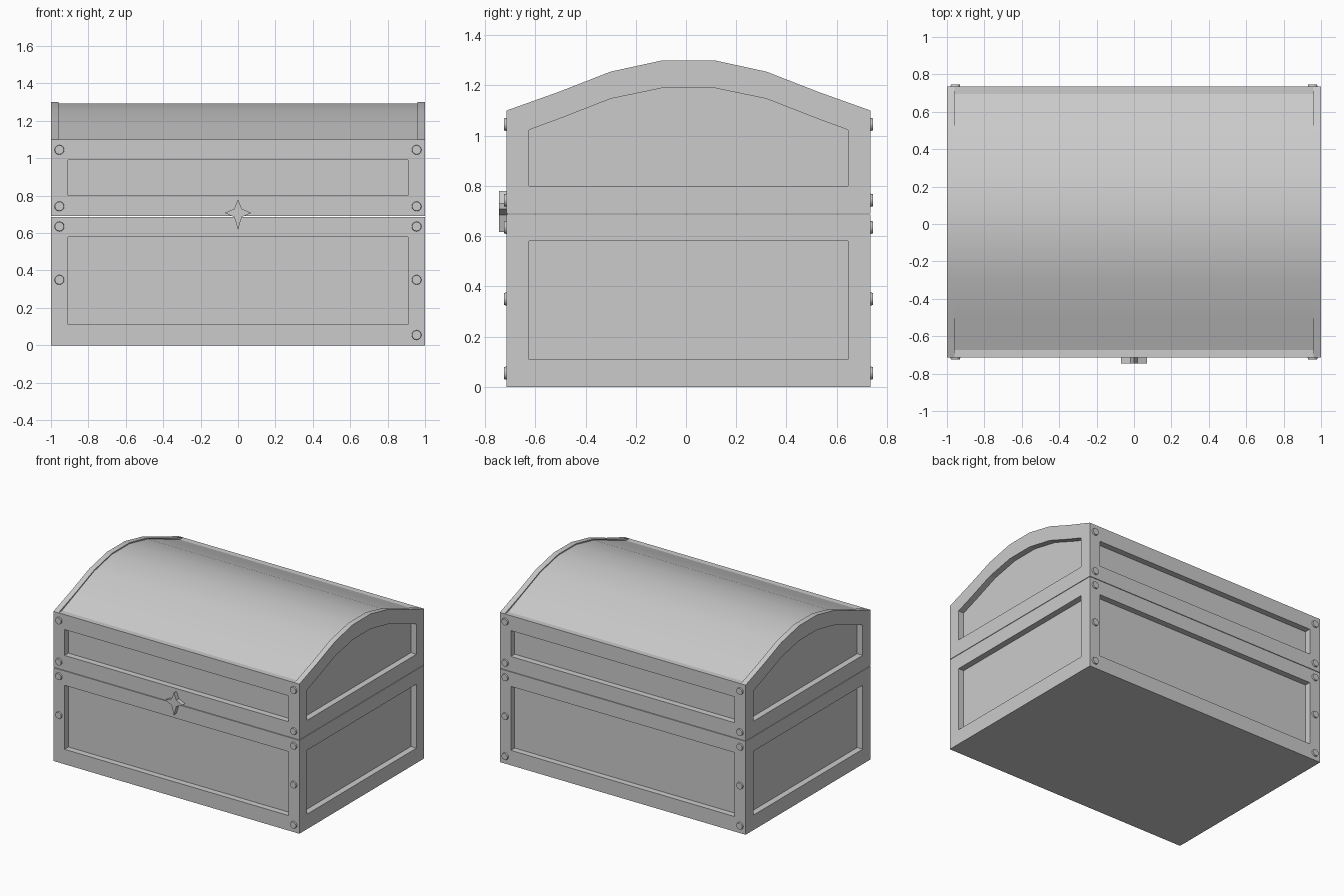
import bpy, bmesh, math
from mathutils import Vector, Matrix

if "Cube" in bpy.data.objects:
    bpy.data.objects.remove(bpy.data.objects["Cube"])

YC, HX, HY = 0.01, 1.0, 0.725      # body centre and half sizes
DEPTH, STILE = 0.045, 0.09         # panel recess and upright frame width


def finish(name, bm, smooth=None):
    bmesh.ops.remove_doubles(bm, verts=bm.verts, dist=1e-5)
    bmesh.ops.recalc_face_normals(bm, faces=bm.faces)
    mesh = bpy.data.meshes.new(name)
    bm.to_mesh(mesh)
    bm.free()
    ob = bpy.data.objects.new(name, mesh)
    bpy.context.collection.objects.link(ob)
    if smooth:
        bpy.ops.object.select_all(action='DESELECT')
        ob.select_set(True)
        bpy.context.view_layer.objects.active = ob
        bpy.ops.object.shade_smooth_by_angle(angle=math.radians(smooth))
    return ob


def loft(bm, rows, closed=False):
    vs = [[bm.verts.new(p) for p in row] for row in rows]
    n = len(rows[0])
    for a, b in zip(vs, vs[1:]):
        for i in range(n if closed else n - 1):
            j = (i + 1) % n
            bm.faces.new((a[i], a[j], b[j], b[i]))
    return vs


def panel(bm, outer, inner, normal):
    """Framed panel: flat frame, recess walls, sunken face."""
    sunk = [Vector(p) - Vector(normal) * DEPTH for p in inner]
    bm.faces.new(loft(bm, [outer, inner, sunk], True)[-1])


def rect(a0, a1, z0, z1):
    return [(a0, z0), (a1, z0), (a1, z1), (a0, z1)]


def long_panels(bm, z0, z1, i0, i1):
    for s in (-1, 1):
        y = YC + s * HY
        panel(bm, [(x, y, z) for x, z in rect(-HX, HX, z0, z1)],
              [(x, y, z) for x, z in rect(-HX + STILE, HX - STILE, i0, i1)], (0, s, 0))


def end_panels(bm, outer, inner):
    for s in (-1, 1):
        panel(bm, [(s * HX, y + YC, z) for y, z in outer],
              [(s * HX, y + YC, z) for y, z in inner], (s, 0, 0))


def slab(bm, z):
    bm.faces.new([bm.verts.new((x, YC + y, z))
                  for x, y in ((-HX, -HY), (HX, -HY), (HX, HY), (-HX, HY))])


# Chest base
bm = bmesh.new()
long_panels(bm, 0, 0.686, 0.11, 0.58)
end_panels(bm, rect(-HY, HY, 0, 0.686), rect(-HY + STILE, HY - STILE, 0.11, 0.58))
slab(bm, 0)
slab(bm, 0.686)
finish("chest_base", bm)

# Lid: framed sides with an arched top edge
def mirrored(half):
    return half + [(-y, z) for y, z in reversed(half)]

arch = mirrored([(-HY, 1.10), (-0.515, 1.175), (-0.31, 1.255), (-0.103, 1.30)])
inner_arch = mirrored([(-HY + STILE, 1.023), (-0.515, 1.067), (-0.31, 1.147), (-0.103, 1.19)])
bm = bmesh.new()
long_panels(bm, 0.69, 1.10, 0.80, 0.99)
end_panels(bm, [(HY, 0.69), (-HY, 0.69)] + arch,
           [(HY - STILE, 0.80), (-HY + STILE, 0.80)] + inner_arch)
slab(bm, 0.69)
finish("lid_frame", bm)

# Lid roof: slightly sunk between raised end rims
rim = mirrored([(-HY, 1.10), (-HY + 0.04, 1.114)] + arch[1:4])
roof = mirrored([(-HY, 1.10), (-HY + 0.04, 1.10)] + [(y, z - 0.008) for y, z in arch[1:4]])
bm = bmesh.new()
loft(bm, [[(x, y + YC, z) for y, z in prof] for x, prof in
          ((-HX, rim), (-0.96, rim), (-0.96, roof), (0.96, roof), (0.96, rim), (HX, rim))])
finish("lid_roof", bm, 15)

# Rivets along the corner uprights (front lower left one is missing)
bm = bmesh.new()
for s in (-1, 1):
    for x in (-0.955, 0.955):
        for z in (0.055, 0.35, 0.635, 0.743, 1.045):
            if (s, x, z) == (-1, -0.955, 0.055):
                continue
            m = (Matrix.Translation((x, YC + s * (HY + 0.003), z))
                 @ Matrix.Rotation(-s * math.pi / 2, 4, 'X'))
            bmesh.ops.create_cone(bm, cap_ends=True, segments=12, radius1=0.027,
                                  radius2=0.024, depth=0.014, matrix=m)
finish("rivets", bm, 30)

# Four-pointed star clasp
star = [(0, 0.78), (0.02, 0.73), (0.07, 0.708), (0.02, 0.685),
        (0, 0.617), (-0.02, 0.685), (-0.07, 0.708), (-0.02, 0.73)]
bm = bmesh.new()
rows = loft(bm, [[(x, y, z) for x, z in star] for y in (-0.71, -0.745)], True)
for r in rows:
    bm.faces.new(r)
finish("star_clasp", bm)
